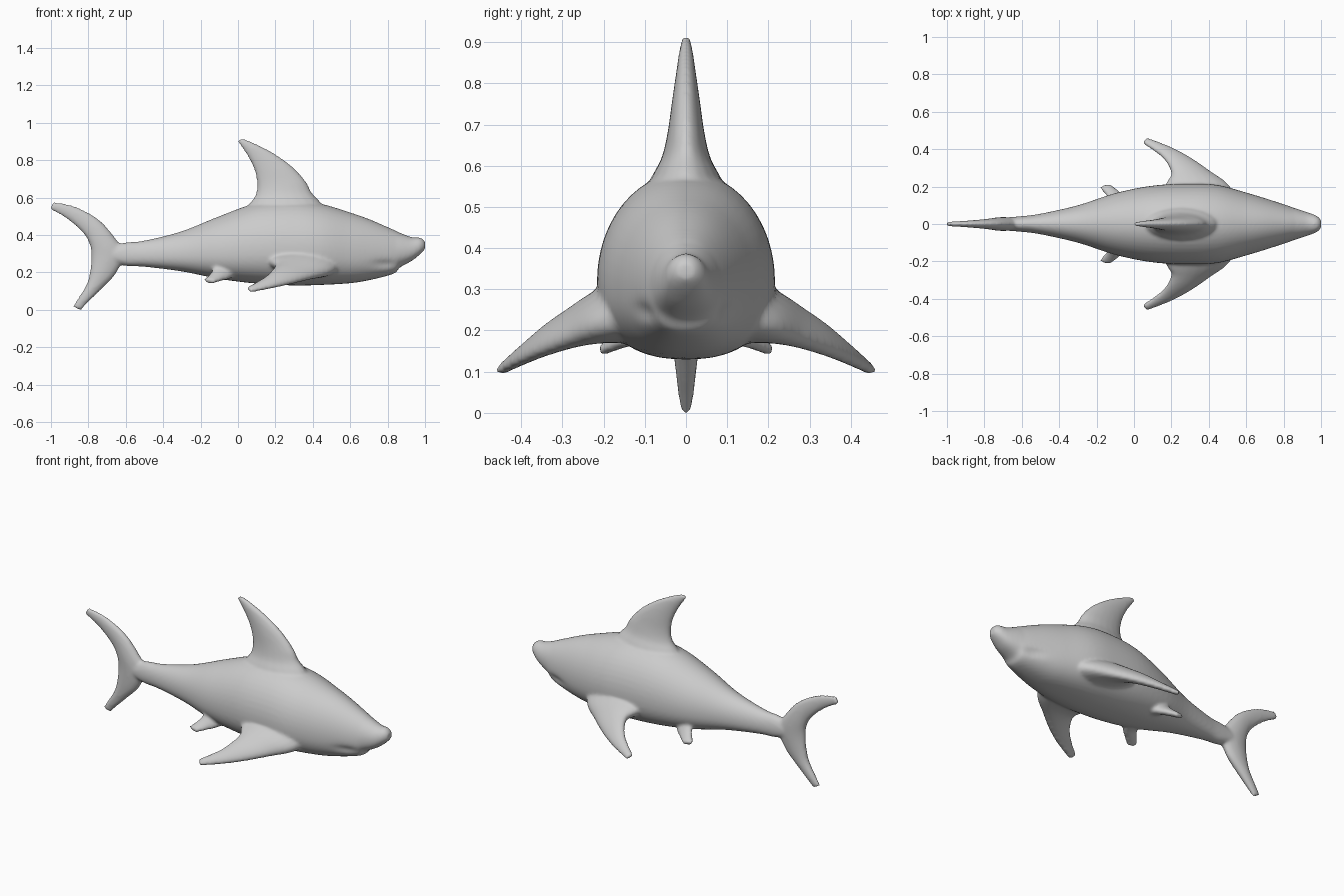
import bpy, bmesh, math
from mathutils import Vector

cube = bpy.data.objects.get("Cube")
if cube:
    bpy.data.objects.remove(cube, do_unlink=True)

skin = bpy.data.materials.new("shark grey")
skin.use_nodes = True
GREY = (0.6, 0.6, 0.6, 1)
skin.diffuse_color = GREY
skin.node_tree.nodes["Principled BSDF"].inputs["Base Color"].default_value = GREY


def spline(rows, steps):
    """Catmull-Rom interpolation through rows of numbers."""
    out = []
    for i in range(len(rows) - 1):
        a, b, c, d = (rows[max(0, min(len(rows) - 1, i + k))] for k in (-1, 0, 1, 2))
        for s in range(steps):
            t = s / steps
            out.append([q + t / 2 * (r - p + t * (2*p - 5*q + 4*r - u + t * (3*(q - r) + u - p)))
                        for p, q, r, u in zip(a, b, c, d)])
    return out + [list(rows[-1])]


def loft(bm, rings):
    """Skin closed rings of points and cap both ends."""
    loops = [[bm.verts.new(p) for p in ring] for ring in rings]
    n = len(loops[0])
    for a, b in zip(loops, loops[1:]):
        for i in range(n):
            j = (i + 1) % n
            bm.faces.new((a[i], a[j], b[j], b[i]))
    bm.faces.new(loops[0][::-1])
    bm.faces.new(loops[-1])


def body_ring(x, top, bottom, width, n=48):
    """Egg-shaped section: rounded back, flatter belly."""
    centre = bottom + 0.42 * (top - bottom)
    ring = []
    for i in range(n):
        a = math.tau * i / n
        c, s = math.cos(a), math.sin(a)
        power = 1 if s > 0 else 0.85
        y = width * math.copysign(abs(c) ** power, c)
        z = centre + (top - centre if s > 0 else (centre - bottom)) * math.copysign(abs(s) ** power, s)
        # mouth crease under the snout
        crease = math.exp(-((x - 0.79) / 0.06) ** 2 - ((z - 0.245) / 0.018) ** 2)
        ring.append((x, y * (1 - 0.13 * crease), z))
    return ring


def fin(bm, stations, normal, side=1, n=20):
    """Stations: leading x, y, z, trailing x, y, z, half thickness."""
    normal = Vector(normal).normalized()
    rings = []
    for row in spline(stations, 5):
        lead, trail, thick = Vector(row[:3]), Vector(row[3:6]), row[6]
        ring = []
        for i in range(n):
            a = math.tau * i / n
            p = (lead + trail) / 2 + (lead - trail) / 2 * math.cos(a) + normal * thick * math.sin(a)
            ring.append((p.x, p.y * side, p.z))
        rings.append(ring)
    loft(bm, rings)


bm = bmesh.new()

# Trunk: x, top, bottom, half width
trunk = [(-.70, .34, .26, .034), (-.6, .36, .235, .042), (-.5, .37, .23, .055), (-.3, .42, .205, .10),
         (-.1, .50, .165, .165), (.1, .57, .14, .205), (.3, .585, .13, .216), (.45, .565, .133, .208),
         (.6, .52, .142, .168), (.7, .485, .158, .138), (.8, .442, .182, .106), (.845, .422, .2, .09),
         (.865, .412, .226, .083), (.93, .388, .262, .062), (.975, .386, .298, .045), (1.0, .366, .325, .024)]
loft(bm, [body_ring(*r) for r in spline(trunk, 5)])

# Dorsal fin
fin(bm, [(.48, 0, .50, .02, 0, .50, .11), (.44, 0, .575, .06, 0, .565, .085),
         (.395, 0, .625, .092, 0, .61, .06), (.36, 0, .69, .102, 0, .67, .045),
         (.285, 0, .77, .088, 0, .745, .034), (.19, 0, .838, .055, 0, .815, .024),
         (.09, 0, .89, .015, 0, .875, .016), (.02, 0, .918, -.006, 0, .898, .01)], (0, 1, 0))

# Tail fin, upper lobe to lower lobe
fin(bm, [(-.985, 0, .578, -1.006, 0, .537, .012), (-.87, 0, .552, -.91, 0, .482, .018),
         (-.75, 0, .487, -.825, 0, .405, .027), (-.665, 0, .395, -.792, 0, .345, .035),
         (-.61, 0, .30, -.785, 0, .285, .037), (-.655, 0, .19, -.79, 0, .215, .034),
         (-.73, 0, .11, -.808, 0, .14, .028), (-.80, 0, .04, -.85, 0, .07, .02),
         (-.84, 0, -.004, -.884, 0, .018, .012)], (0, 1, 0))

# Paired fins
pectoral = [(.56, .13, .235, .14, .13, .26, .09), (.50, .215, .205, .17, .215, .25, .06),
            (.41, .28, .18, .198, .265, .235, .043), (.31, .35, .152, .18, .32, .205, .032),
            (.20, .41, .125, .135, .37, .165, .023), (.07, .462, .097, .045, .432, .116, .013)]
pelvic = [(0, .07, .21, -.14, .07, .23, .05), (-.035, .135, .178, -.135, .13, .215, .03),
          (-.08, .175, .163, -.15, .155, .19, .021), (-.125, .213, .148, -.187, .196, .155, .013)]
for side in (1, -1):
    fin(bm, pectoral, (0, .5, 1), side)
    fin(bm, pelvic, (0, .5, 1), side)

bmesh.ops.recalc_face_normals(bm, faces=bm.faces)
mesh = bpy.data.meshes.new("shark_skin")
bm.to_mesh(mesh)
bm.free()
mesh.materials.append(skin)
shark = bpy.data.objects.new("shark_skin", mesh)
bpy.context.collection.objects.link(shark)

# Fuse trunk and fins into one smooth skin
remesh = shark.modifiers.new("fuse", 'REMESH')
remesh.mode = 'VOXEL'
remesh.voxel_size = 0.009
remesh.use_smooth_shade = True
soften = shark.modifiers.new("soften", 'SMOOTH')
soften.factor = 0.5
soften.iterations = 7
